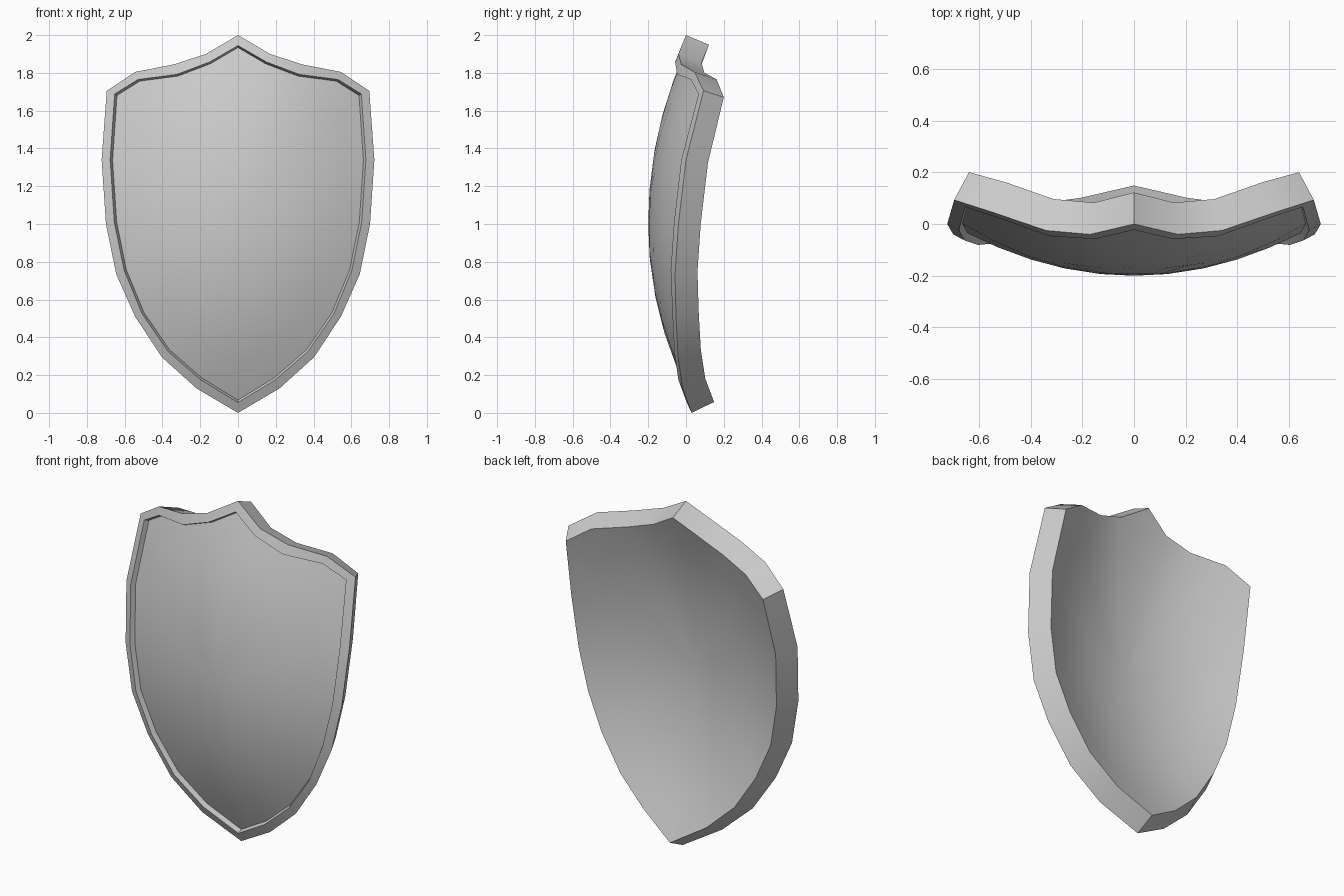
import bpy, bmesh, math
from mathutils import Vector

if "Cube" in bpy.data.objects:
    bpy.data.objects.remove(bpy.data.objects["Cube"])

# right half of the rim's outer front edge (x, y, z), from top peak to bottom tip
OUTER = [(0, 0, 2), (.17, -.04, 1.9), (.34, -.025, 1.845), (.545, .045, 1.805),
         (.695, .093, 1.705), (.722, 0, 1.34), (.699, -.04, 1), (.645, -.058, .735),
         (.545, -.053, .51), (.403, -.042, .295), (.22, -.018, .13), (0, .03, 0)]
# right half of the rim's inner edge (x, z)
INNER = [(0, 1.945), (.15, 1.858), (.325, 1.792), (.53, 1.765), (.653, 1.688), (.677, 1.34),
         (.655, 1.01), (.603, .755), (.508, .525), (.37, .325), (.197, .175), (0, .055)]
RECESS, THICK = .03, .132
BACK_LIFT = .015      # the hollow is a little shallower than the front bulge


def bend(z):
    return .21 if z > 1 else .245


def dome(x, z):
    return -.2 + .39 * x * x + bend(z) * (z - 1) ** 2


def inward(p):
    return Vector((-.72 * p.x, 1, -2 * bend(p.z) * (p.z - 1))).normalized()


def full(half):
    return half + [Vector((-p.x, p.y, p.z)) for p in half[-2:0:-1]]


outer = [Vector(p) for p in OUTER]
inner = [Vector((x, o.y + dome(x, z) - dome(o.x, o.z), z))
         for (x, z), o in zip(INNER, outer)]
recess = [p + inward(p) * RECESS for p in inner]
back = [p + inward(p) * THICK for p in outer]
for p in back:
    p.y = min(p.y, .2)


def front_ring(t):
    # shrink the recess outline onto the curved panel
    out = []
    for e in recess:
        x, z = e.x * t, 1 + (e.z - 1) * t
        out.append(Vector((x, dome(x, z) + (e.y - dome(e.x, e.z)) * t ** 3, z)))
    return out


def back_ring(t):
    # same curve, offset to the rear face
    out = []
    for e in outer:
        x, z = e.x * t, 1 + (e.z - 1) * t
        shift = (e.y - dome(e.x, e.z) + RECESS) * t ** 3 + BACK_LIFT * (1 - t * t)
        p = Vector((x, dome(x, z) - RECESS + shift, z))
        out.append(p + inward(p) * THICK)
    return out


steps = (.82, .62, .42, .2)
rings = [front_ring(t) for t in reversed(steps)]
rings += [recess, inner, outer, back]
rings += [back_ring(t) for t in steps]

# shield: loft from panel centre, over the rim, to the back centre
bm = bmesh.new()
loops = [[bm.verts.new(p) for p in full(r)] for r in rings]
n = len(loops[0])
for a, b in zip(loops, loops[1:]):
    for i in range(n):
        j = (i + 1) % n
        bm.faces.new((a[i], a[j], b[j], b[i]))
for loop, y in ((loops[0], -.2), (loops[-1], -.2 - RECESS + THICK + BACK_LIFT)):
    c = bm.verts.new((0, y, 1))
    for i in range(n):
        bm.faces.new((c, loop[i], loop[(i + 1) % n]))
bmesh.ops.recalc_face_normals(bm, faces=bm.faces)
mesh = bpy.data.meshes.new("shield")
bm.to_mesh(mesh)
bm.free()
shield = bpy.data.objects.new("shield", mesh)
bpy.context.collection.objects.link(shield)

bpy.context.view_layer.objects.active = shield
shield.select_set(True)
bpy.ops.object.shade_smooth_by_angle(angle=math.radians(32))
